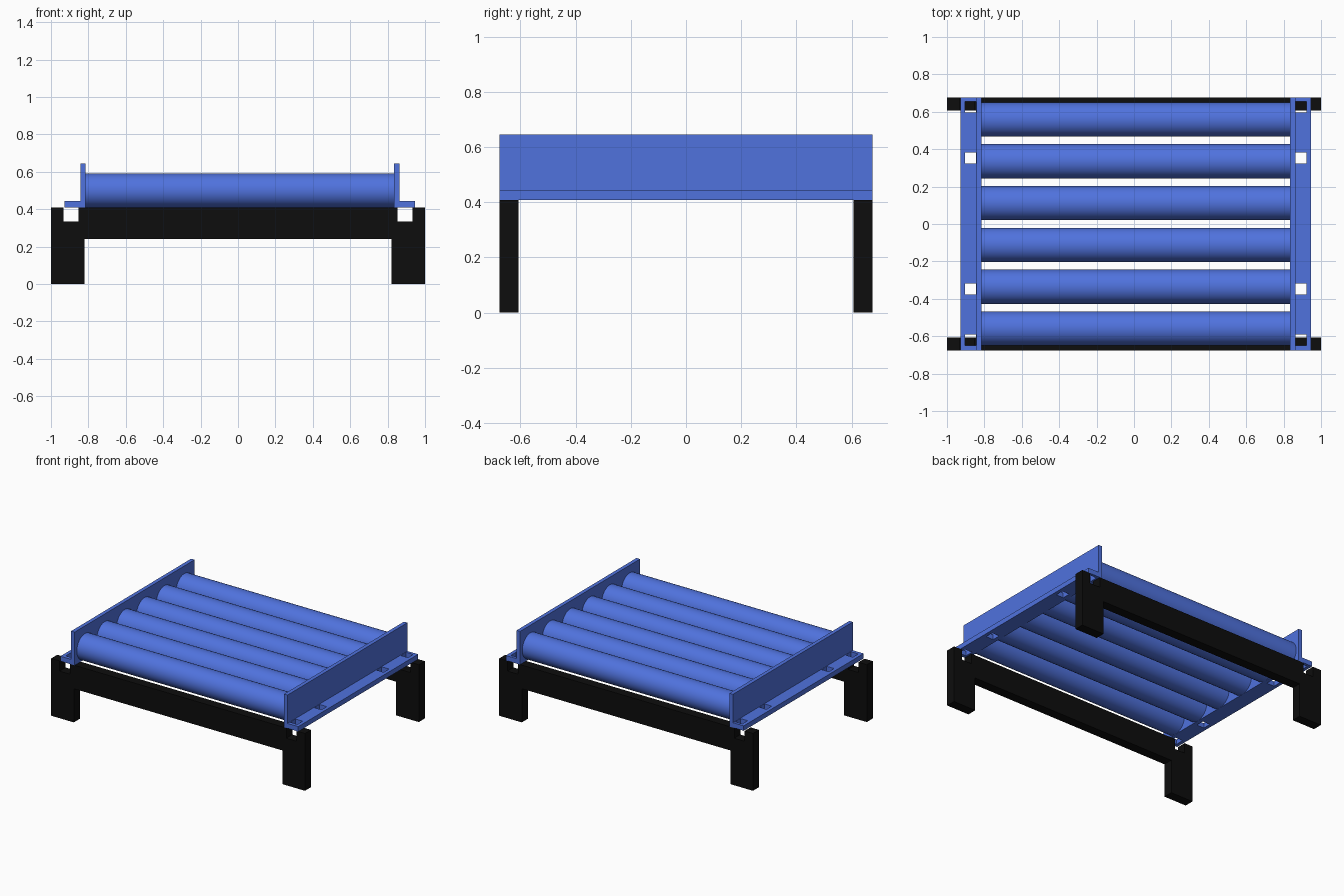
import bpy, bmesh
from math import pi
from mathutils import Matrix, Vector

if "Cube" in bpy.data.objects:
    bpy.data.objects.remove(bpy.data.objects["Cube"])


def material(name, rgb):
    m = bpy.data.materials.new(name)
    m.diffuse_color = (*rgb, 1)
    m.use_nodes = True
    m.node_tree.nodes["Principled BSDF"].inputs["Base Color"].default_value = m.diffuse_color
    return m


BLUE = material("blue_paint", (0.08, 0.17, 0.73))
BLACK = material("black_paint", (0.004, 0.004, 0.004))


def finish(bm, name, mat=None):
    bmesh.ops.recalc_face_normals(bm, faces=bm.faces[:])
    me = bpy.data.meshes.new(name)
    bm.to_mesh(me)
    bm.free()
    ob = bpy.data.objects.new(name, me)
    bpy.context.collection.objects.link(ob)
    if mat:
        me.materials.append(mat)
    return ob


def extrude_y(name, profile, y0, y1, mat):
    """Extrude an (x, z) outline from y0 to y1."""
    bm = bmesh.new()
    face = bm.faces.new([bm.verts.new((x, y0, z)) for x, z in profile])
    ext = bmesh.ops.extrude_face_region(bm, geom=[face])["geom"]
    verts = [g for g in ext if isinstance(g, bmesh.types.BMVert)]
    bmesh.ops.translate(bm, verts=verts, vec=(0, y1 - y0, 0))
    return finish(bm, name, mat)


# End frames: two legs joined by a beam, notched on top for the rail bolts
half = [(0.822, 0.24), (0.822, 0), (1, 0), (1, 0.408), (0.934, 0.408),
        (0.934, 0.335), (0.853, 0.335), (0.853, 0.408)]
outline = half + [(-x, z) for x, z in reversed(half)]
for name, y0, y1 in (("front_leg_frame", -0.675, -0.607),
                     ("back_leg_frame", 0.607, 0.675)):
    extrude_y(name, outline, y0, y1, BLACK)

# L-shaped side rails with square bolt slots in the flange
CX = 0.01
angle = [(0.825, 0.408), (0.9375, 0.408), (0.9375, 0.443),
         (0.8525, 0.443), (0.8525, 0.645), (0.825, 0.645)]
for name, s in (("left_rail", -1), ("right_rail", 1)):
    rail = extrude_y(name, [(CX + s * x, z) for x, z in angle],
                     -0.675, 0.675, BLUE)
    bm = bmesh.new()
    for y in (-0.62, -0.348, 0.353, 0.625):
        bmesh.ops.create_cube(bm, size=1, matrix=Matrix.LocRotScale(
            Vector((CX + s * 0.8835, y, 0.425)), None,
            Vector((0.058, 0.06, 0.1))))
    cutter = finish(bm, "slot_cutter")
    cutter.hide_render = True
    mod = rail.modifiers.new("slots", "BOOLEAN")
    mod.operation, mod.solver, mod.object = "DIFFERENCE", "EXACT", cutter
    bpy.context.view_layer.objects.active = rail
    bpy.ops.object.modifier_apply(modifier=mod.name)
    bpy.data.objects.remove(cutter)

# Six rollers spanning between the rails
for i in range(6):
    bm = bmesh.new()
    turn = (Matrix.Translation((CX, (i - 2.5) * 0.2235, 0.4995))
            @ Matrix.Rotation(pi / 2, 4, "Y"))
    bmesh.ops.create_cone(bm, cap_ends=True, segments=48, radius1=0.0915,
                          radius2=0.0915, depth=1.65, matrix=turn)
    for f in bm.faces:
        f.smooth = len(f.verts) == 4
    for e in bm.edges:
        e.smooth = all(f.smooth for f in e.link_faces)
    finish(bm, f"roller_{i + 1}", BLUE)
